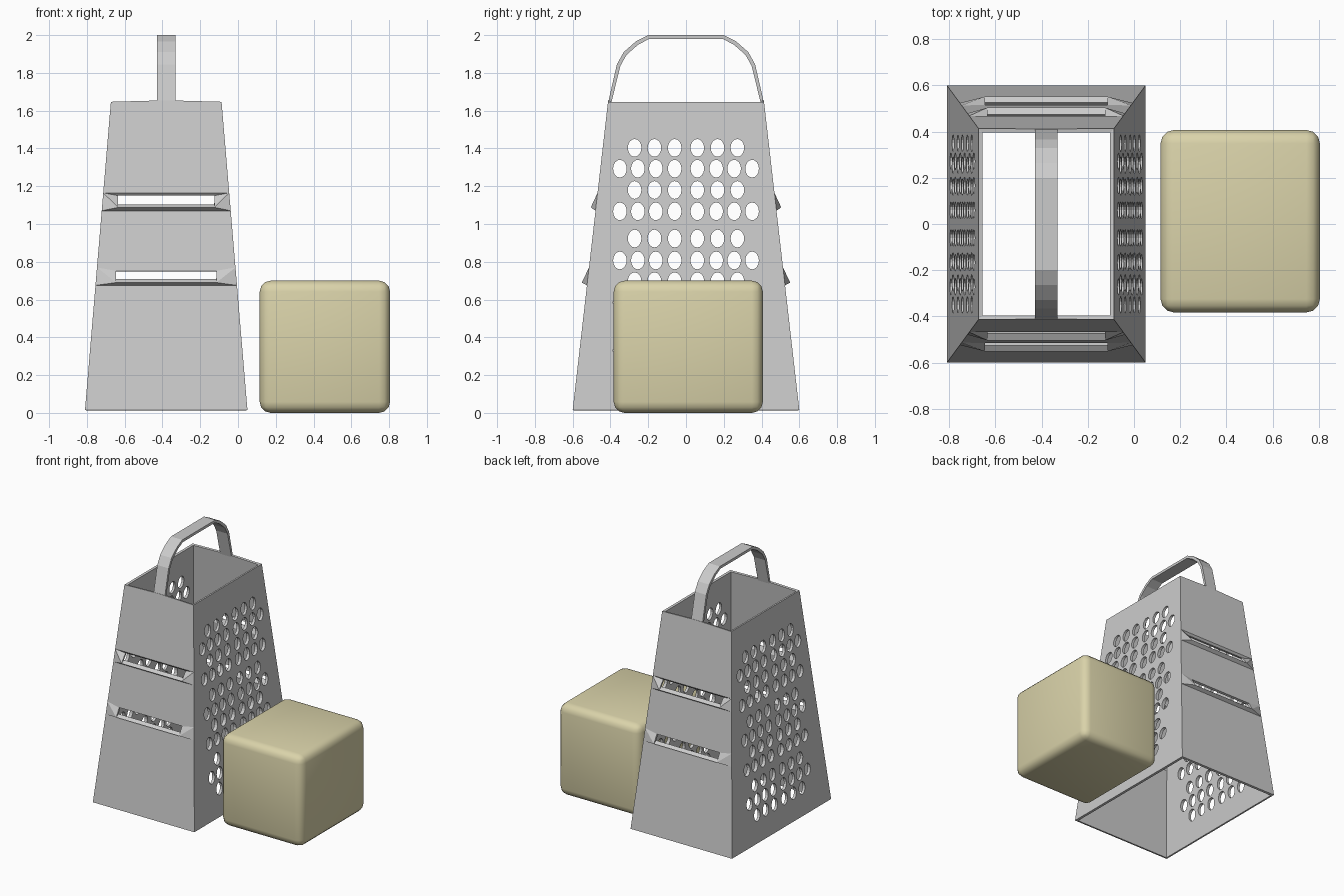
import bpy, bmesh, math
from mathutils import Matrix

if "Cube" in bpy.data.objects:
    bpy.data.objects.remove(bpy.data.objects["Cube"])

CX, Z0, Z1 = -0.38, 0.015, 1.647


def material(name, rgb):
    m = bpy.data.materials.new(name)
    m.diffuse_color = (*rgb, 1)
    m.use_nodes = True
    m.node_tree.nodes["Principled BSDF"].inputs["Base Color"].default_value = m.diffuse_color
    return m


metal = material("steel grey", (0.6, 0.6, 0.6))
cheese_mat = material("cheese yellow", (0.7, 0.65, 0.4))


def make_object(name, bm, mat=None):
    me = bpy.data.meshes.new(name)
    bm.to_mesh(me)
    bm.free()
    ob = bpy.data.objects.new(name, me)
    bpy.context.collection.objects.link(ob)
    if mat:
        me.materials.append(mat)
    return ob


# Tapering half sizes of the body at a height
def half_x(z):
    return 0.43 - 0.137 * (z - Z0) / (Z1 - Z0)


def half_y(z):
    return 0.6 - 0.187 * (z - Z0) / (Z1 - Z0)


# Slicer slots: base z, lip z, lip push, opening top z, its push, crown z, half width
slots = [(0.675, 0.69, 0.029, 0.752, 0.0, 0.77, 0.266),
         (1.07, 1.088, 0.027, 1.15, -0.015, 1.165, 0.255)]

# Body: open tapered box with slots in front and back
bm = bmesh.new()


def face(points):
    bm.faces.new([bm.verts.new((CX + x, y, z)) for x, y, z in points])


def corner(sx, sy, z):
    return (sx * half_x(z), sy * half_y(z), z)


levels = [Z0, 0.675, 0.77, 1.07, 1.165, Z1]
for sx in (-1, 1):
    for a, b in zip(levels, levels[1:]):
        p = [corner(sx, -1, a), corner(sx, 1, a), corner(sx, 1, b), corner(sx, -1, b)]
        face(p if sx > 0 else p[::-1])

for sy in (-1, 1):
    def panel(p):
        face(p if sy < 0 else p[::-1])

    for a, b in ((Z0, 0.675), (0.77, 1.07)):
        panel([corner(-1, sy, a), corner(1, sy, a), corner(1, sy, b), corner(-1, sy, b)])
    peak = (0, sy * half_y(Z1 + 0.008), Z1 + 0.008)
    panel([corner(-1, sy, 1.165), corner(1, sy, 1.165), corner(1, sy, Z1),
           peak, corner(-1, sy, Z1)])
    for zb, zl, out, zo, push, zt, w in slots:
        lip = [(s * w, sy * (half_y(zl) + out), zl) for s in (-1, 1)]
        top = [(s * w, sy * (half_y(zo) + push), zo) for s in (-1, 1)]
        low = [corner(s, sy, zb) for s in (-1, 1)]
        high = [corner(s, sy, zt) for s in (-1, 1)]
        panel([low[0], low[1], lip[1], lip[0]])
        panel([top[0], top[1], high[1], high[0]])
        panel([low[0], lip[0], high[0]])
        panel([lip[0], top[0], high[0]])
        panel([low[1], high[1], lip[1]])
        panel([lip[1], high[1], top[1]])

bmesh.ops.remove_doubles(bm, verts=bm.verts, dist=1e-4)
body = make_object("grater_body", bm, metal)
solid = body.modifiers.new("sheet", "SOLIDIFY")
solid.thickness = 0.017
solid.offset = -1
solid.use_even_offset = True

# Grating holes: alternating rows of six and eight through both sides
bm = bmesh.new()
rows = [1.403, 1.293, 1.18, 1.067, 0.923, 0.807, 0.697, 0.585, 0.443, 0.33, 0.22]
for i, z in enumerate(rows):
    for y in ((0.06, 0.167, 0.272) if i % 2 == 0 else (0.06, 0.16, 0.255, 0.35)):
        for s in (-1, 1):
            mat = (Matrix.Translation((CX, s * y, z))
                   @ Matrix.Diagonal((1, 0.036, 0.047, 1))
                   @ Matrix.Rotation(math.pi / 2, 4, 'Y'))
            bmesh.ops.create_cone(bm, cap_ends=True, segments=16, radius1=1,
                                  radius2=1, depth=1.2, matrix=mat)
cutter = make_object("hole_cutter", bm)
cutter.hide_render = True
cutter.hide_viewport = True
cut = body.modifiers.new("holes", "BOOLEAN")
cut.operation = 'DIFFERENCE'
cut.solver = 'EXACT'
cut.object = cutter

# Handle: bent flat strip
outer = [(0.413, 1.64), (0.366, 1.845), (0.33, 1.91), (0.265, 1.967), (0.2, 2.0)]
inner = [(0.396, 1.64), (0.347, 1.838), (0.315, 1.895), (0.255, 1.948), (0.195, 1.98)]
outer += [(-y, z) for y, z in outer[::-1]]
inner += [(-y, z) for y, z in inner[::-1]]
bm = bmesh.new()
rings = []
for (oy, oz), (iy, iz) in zip(outer, inner):
    rings.append([bm.verts.new(p) for p in (
        (CX - 0.048, oy, oz), (CX + 0.048, oy, oz),
        (CX + 0.048, iy, iz), (CX - 0.048, iy, iz))])
for a, b in zip(rings, rings[1:]):
    for k in range(4):
        n = (k + 1) % 4
        bm.faces.new((a[k], a[n], b[n], b[k]))
bm.faces.new(rings[0])
bm.faces.new(rings[-1][::-1])
bmesh.ops.recalc_face_normals(bm, faces=bm.faces)
make_object("handle", bm, metal)

# Cheese block with rounded edges
bm = bmesh.new()
bmesh.ops.create_cube(bm, size=1, matrix=Matrix.Translation((0.46, 0.012, 0.35))
                      @ Matrix.Diagonal((0.69, 0.79, 0.70, 1)))
bmesh.ops.bevel(bm, geom=bm.edges[:], offset=0.058, segments=3, profile=0.5,
                affect='EDGES')
for f in bm.faces:
    f.smooth = True
make_object("cheese_block", bm, cheese_mat)
